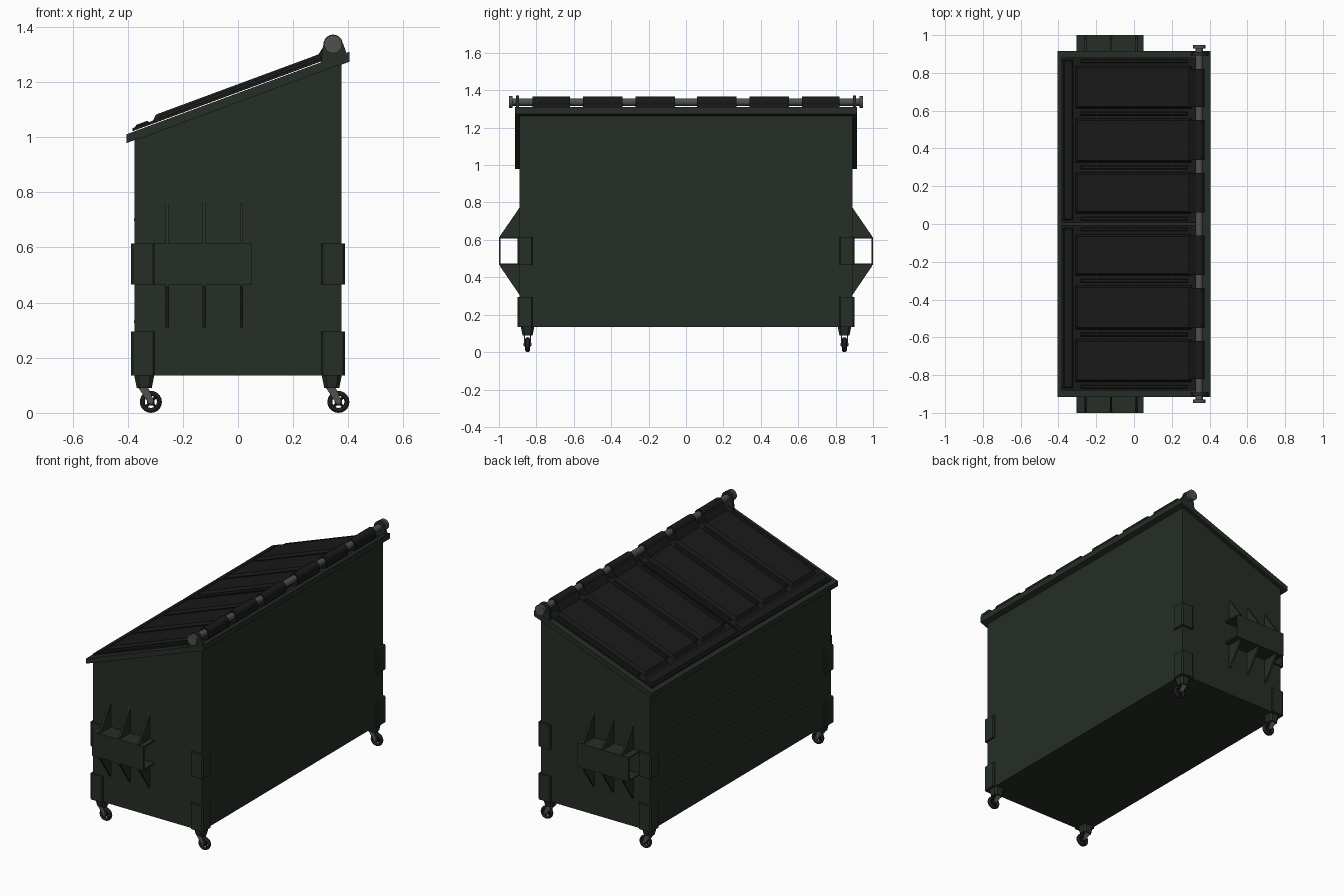
import bpy, bmesh, math
from mathutils import Vector

if "Cube" in bpy.data.objects:
    bpy.data.objects.remove(bpy.data.objects["Cube"])


def material(name, rgb):
    m = bpy.data.materials.new(name)
    m.diffuse_color = (*rgb, 1)
    m.use_nodes = True
    m.node_tree.nodes["Principled BSDF"].inputs["Base Color"].default_value = m.diffuse_color
    return m


GREEN = material("green_paint", (0.019, 0.027, 0.019))
BLACK = material("black_plastic", (0.010, 0.010, 0.010))
STEEL = material("grey_steel", (0.08, 0.08, 0.08))
RUBBER = material("rubber", (0.012, 0.012, 0.012))


def finish(name, bm, mat):
    bmesh.ops.recalc_face_normals(bm, faces=bm.faces)
    me = bpy.data.meshes.new(name)
    bm.to_mesh(me)
    bm.free()
    me.materials.append(mat)
    ob = bpy.data.objects.new(name, me)
    bpy.context.collection.objects.link(ob)
    return ob


def loft(name, bottom, top, mat, cap_top=True):
    """Join two matching outlines and cap the ends."""
    bm = bmesh.new()
    a = [bm.verts.new(p) for p in bottom]
    b = [bm.verts.new(p) for p in top]
    n = len(a)
    for i in range(n):
        bm.faces.new((a[i], a[(i + 1) % n], b[(i + 1) % n], b[i]))
    bm.faces.new(a)
    if cap_top:
        bm.faces.new(b)
    return finish(name, bm, mat)


def prism(name, axis, pts, lo, hi, mat):
    """Extrude a 2D profile along x, y or z."""
    place = {"x": lambda p, t: (t, *p), "y": lambda p, t: (p[0], t, p[1]),
             "z": lambda p, t: (*p, t)}[axis]
    return loft(name, [place(p, lo) for p in pts], [place(p, hi) for p in pts], mat)


def slope(x):
    return 1.16 + 0.37 * x


def slab(name, x0, x1, y0, y1, h0, h1, mat, inset=0.0):
    """Box lying on the sloped top, optionally with tapered sides."""
    def ring(h, i):
        return [(x, y, slope(x) + h) for x, y in
                ((x0 + i, y0 + i), (x1 - i, y0 + i), (x1 - i, y1 - i), (x0 + i, y1 - i))]
    return loft(name, ring(h0, 0), ring(h1, inset), mat)


def rod(name, a, b, r, mat, sides=16):
    a, b = Vector(a), Vector(b)
    bpy.ops.mesh.primitive_cylinder_add(vertices=sides, radius=r, depth=(b - a).length,
                                        location=(a + b) / 2)
    ob = bpy.context.object
    ob.name = name
    ob.rotation_euler = (b - a).to_track_quat("Z", "Y").to_euler()
    ob.data.materials.append(mat)
    bpy.ops.object.shade_smooth_by_angle(angle=math.radians(40))
    return ob


# Open-topped bin with faint horizontal creases in its low long wall
bx, by, z0 = 0.375, 0.89, 0.135
foot = [(-bx, -by, z0), (bx, -by, z0), (bx, by, z0), (-bx, by, z0)]
body = loft("bin_body", foot, [(x, y, slope(x) - 0.012) for x, y, _ in foot], GREEN, False)
wall = body.modifiers.new("wall", "SOLIDIFY")
wall.thickness, wall.offset = 0.012, -1
for z in (0.33, 0.5, 0.7):
    prism("wall_crease", "y", [(-bx + 0.002, z - 0.012), (-bx - 0.003, z),
                               (-bx + 0.002, z + 0.012)], -0.87, 0.87, GREEN)

# Sloped rim frame
slab("rim_low", -0.405, -0.36, -0.915, 0.915, -0.032, 0, GREEN)
slab("rim_high", 0.36, 0.405, -0.915, 0.915, -0.036, 0, GREEN)
for s in (-1, 1):
    y0, y1 = sorted((s * 0.872, s * 0.915))
    slab("rim_side", -0.36, 0.36, y0, y1, -0.034, 0, GREEN)

# Two lids with raised panels, ribs and hinge knuckles
HX, HZ = 0.345, 1.337
for s in (-1, 1):
    def span(a, b):
        return sorted((s * a, s * b))
    slab("lid", -0.383, 0.325, *span(0.006, 0.882), 0.003, 0.014, BLACK)
    slab("lid_front_lip", -0.375, -0.322, *span(0.02, 0.87), 0.012, 0.021, BLACK, 0.006)
    for a, b in ((0.055, 0.275), (0.325, 0.56), (0.61, 0.838)):
        slab("lid_panel", -0.31, 0.305, *span(a, b), 0.012, 0.032, BLACK, 0.012)
    for y in (0.028, 0.3, 0.585, 0.862):
        slab("lid_rib", -0.285, 0.285, *span(y - 0.01, y + 0.01), 0.012, 0.024, BLACK, 0.004)
    for a, b in ((0.06, 0.27), (0.34, 0.55), (0.62, 0.82)):
        y0, y1 = span(a, b)
        rod("lid_knuckle", (HX, y0, HZ), (HX, y1, HZ), 0.029, BLACK)
        prism("knuckle_web", "y", [(0.29, 1.272), (0.372, 1.302), (0.372, 1.335),
                                   (HX - 0.012, HZ + 0.026), (0.29, 1.298)], y0, y1, BLACK)

# Hinge rod, end caps and rounded hinge tabs
rod("hinge_rod", (HX, -0.94, HZ), (HX, 0.94, HZ), 0.02, STEEL)
arc = [(HX + 0.035 * math.cos(t), HZ + 0.035 * math.sin(t))
       for t in (math.radians(10 + 20 * i) for i in range(9))]
for s in (-1, 1):
    rod("hinge_cap", (HX, s * 0.928, HZ), (HX, s * 0.947, HZ), 0.033, STEEL)
    prism("hinge_tab", "y", [(0.3, slope(0.3) - 0.005), (0.395, slope(0.395) - 0.005)] + arc,
          s * 0.893, s * 0.91, GREEN)

# Fork pockets open at both ends, with triangular gussets
channel = [(0.885, 0.465), (1, 0.465), (1, 0.615), (0.885, 0.615),
           (0.885, 0.607), (0.992, 0.607), (0.992, 0.473), (0.885, 0.473)]
for s in (-1, 1):
    prism("fork_pocket", "x", [(s * y, z) for y, z in channel], -0.305, 0.05, GREEN)
    for x in (-0.257, -0.122, 0.013):
        for tri in ([(0.885, 0.612), (0.995, 0.612), (0.995, 0.62), (0.885, 0.78)],
                    [(0.885, 0.468), (0.995, 0.468), (0.995, 0.46), (0.885, 0.298)]):
            prism("pocket_gusset", "x", [(s * y, z) for y, z in tri], x - 0.006, x + 0.006, GREEN)

# Corner plates, caster mounts and casters
plate = [(0.303, 0.885), (0.303, 0.897), (0.308, 0.902), (0.38, 0.902), (0.388, 0.894),
         (0.388, 0.825), (0.383, 0.82), (0.37, 0.82), (0.37, 0.885)]
for sx in (-1, 1):
    for sy in (-1, 1):
        for lo, hi in ((0.135, 0.295), (0.465, 0.615)):
            prism("corner_plate", "z", [(sx * x, sy * y) for x, y in plate], lo, hi, GREEN)
        mx, my = sx * 0.34, sy * 0.847

        def square(w, z):
            c = w * 0.6
            return [(mx + a, my + b, z) for a, b in ((-w, -c), (-c, -w), (c, -w), (w, -c),
                                                     (w, c), (c, w), (-c, w), (-w, c))]
        loft("caster_mount", square(0.027, 0.09), square(0.037, 0.14), GREEN)
        wx, wz = mx + 0.024, 0.04
        for d in (-1, 1):
            y0, y1 = sorted((my + d * 0.014, my + d * 0.019))
            prism("caster_fork", "y", [(mx - 0.022, 0.092), (mx + 0.014, 0.092),
                                       (wx + 0.011, wz + 0.004), (wx + 0.004, wz - 0.01),
                                       (wx - 0.008, wz - 0.006)], y0, y1, STEEL)
        rod("caster_axle", (wx, my - 0.021, wz), (wx, my + 0.021, wz), 0.008, STEEL, 10)
        rod("wheel_hub", (wx, my - 0.012, wz), (wx, my + 0.012, wz), 0.014, RUBBER, 12)
        bpy.ops.mesh.primitive_torus_add(major_segments=20, minor_segments=8, major_radius=0.031,
                                         minor_radius=0.009, location=(wx, my, wz),
                                         rotation=(math.pi / 2, 0, 0))
        tyre = bpy.context.object
        tyre.name = "wheel_tyre"
        tyre.scale.z = 1.4
        tyre.data.materials.append(RUBBER)
        bpy.ops.object.shade_smooth_by_angle(angle=math.radians(60))
        for k in range(4):
            t = math.radians(45 + 90 * k)
            rod("wheel_spoke", (wx, my, wz),
                (wx + 0.028 * math.cos(t), my, wz + 0.028 * math.sin(t)), 0.005, RUBBER, 6)
